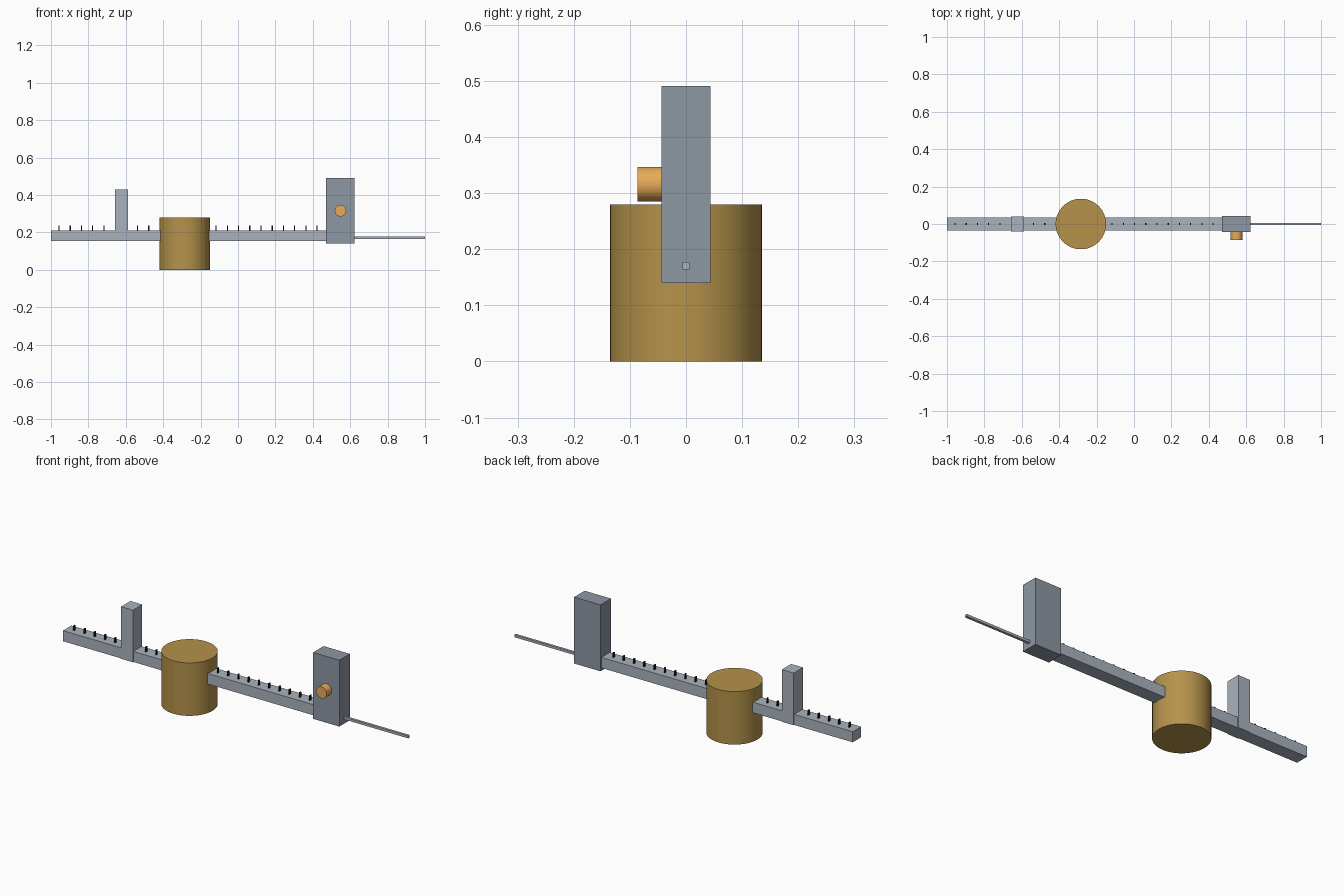
import bpy, math

if "Cube" in bpy.data.objects:
    bpy.data.objects.remove(bpy.data.objects["Cube"])


def material(name, rgb):
    m = bpy.data.materials.new(name)
    m.diffuse_color = (*rgb, 1)
    m.use_nodes = True
    m.node_tree.nodes["Principled BSDF"].inputs["Base Color"].default_value = m.diffuse_color
    return m


STEEL = material("pale_steel", (0.40, 0.45, 0.51))
DARK_STEEL = material("dark_steel", (0.27, 0.31, 0.37))
BRASS = material("brass", (0.46, 0.29, 0.07))
COPPER = material("copper", (0.80, 0.41, 0.10))
BLACK = material("black", (0.01, 0.01, 0.01))


def box(name, x0, x1, half_y, z0, z1, mat):
    bpy.ops.mesh.primitive_cube_add(size=1, location=((x0 + x1) / 2, 0, (z0 + z1) / 2))
    o = bpy.context.object
    o.name = name
    o.scale = (x1 - x0, 2 * half_y, z1 - z0)
    bpy.ops.object.transform_apply(location=False, rotation=False, scale=True)
    o.data.materials.append(mat)
    return o


def cylinder(name, loc, radius, depth, mat, sides, rot=(0, 0, 0)):
    bpy.ops.mesh.primitive_cylinder_add(vertices=sides, radius=radius, depth=depth,
                                        location=loc, rotation=rot)
    o = bpy.context.object
    o.name = name
    bpy.ops.object.shade_smooth_by_angle(angle=math.radians(30))
    o.data.materials.append(mat)
    return o


# Main beam, fixed jaw, sliding jaw and depth rod
box("beam", -1.0, 0.55, 0.035, 0.154, 0.21, STEEL)
box("fixed_jaw", -0.657, -0.588, 0.039, 0.154, 0.43, STEEL)
box("sliding_jaw", 0.47, 0.624, 0.044, 0.14, 0.491, DARK_STEEL)
box("depth_rod", 0.54, 1.0, 0.0065, 0.164, 0.177, STEEL)

# Measured workpiece and the locking knob on the slider front
cylinder("workpiece", (-0.284, 0, 0.14), 0.135, 0.28, BRASS, 64)
cylinder("lock_knob", (0.548, -0.06, 0.316), 0.031, 0.052, COPPER, 32,
         (math.radians(90), 0, 0))

# Scale ticks along the beam, skipping those buried in the jaw and workpiece
for i in range(24):
    if i in (5, 6) or 9 <= i <= 13:
        continue
    x = -0.957 + 0.06 * i
    box(f"tick_{i:02d}", x - 0.003, x + 0.003, 0.006, 0.205, 0.236, BLACK)
